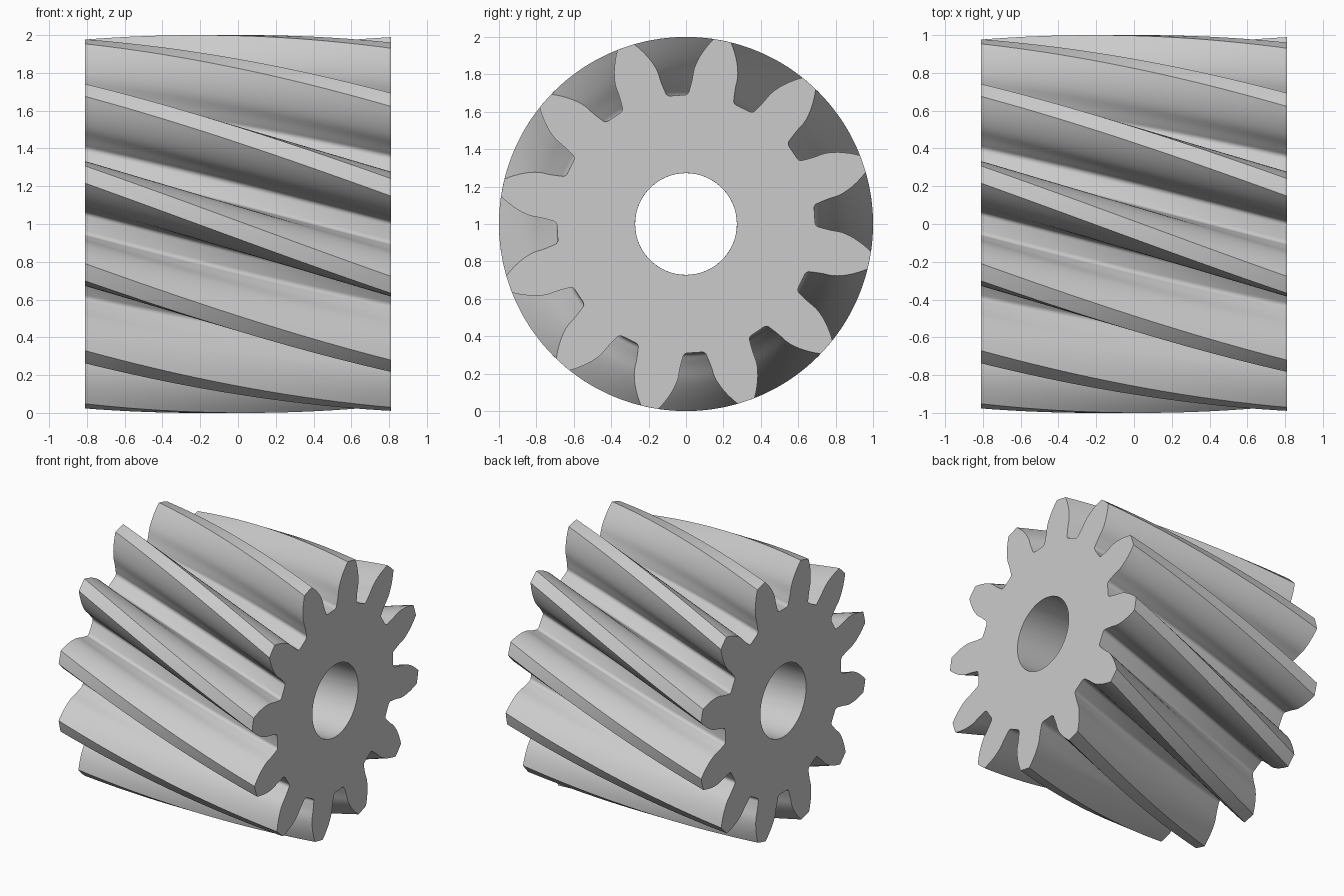
import bpy
import bmesh
from math import acos, cos, sin, tan, radians, pi, sqrt

if "Cube" in bpy.data.objects:
    bpy.data.objects.remove(bpy.data.objects["Cube"])

# Gear dimensions
TEETH = 12
WIDTH = 1.62
TIP, PITCH, ROOT, BORE = 1.0, 0.863, 0.69, 0.272
PRESSURE = radians(20.9)
BASE = PITCH * cos(PRESSURE)
FILLET = 0.025
TWIST = radians(34)
PHASE = radians(61.8)
STATIONS = 28


def involute(angle):
    return tan(angle) - angle


def half_tooth():
    """(radius, half angle) from the tooth tip down to the root."""
    pts = []
    # involute flank
    for i in range(9):
        r = TIP + (BASE - TIP) * i / 8
        a = acos(min(1.0, BASE / r))
        pts.append((r, pi / (2 * TEETH) + involute(PRESSURE) - involute(a)))
    # undercut wall below the base circle
    start, foot = pts[-1][1], radians(9.8)
    top = ROOT + FILLET
    for i in range(1, 4):
        u = i / 4
        pts.append((BASE + (top - BASE) * u, start + (foot - start) * u ** 1.5))
    # rounded root corner
    spread = FILLET / ROOT
    for i in range(6):
        t = pi / 2 * i / 5
        pts.append((top - FILLET * sin(t), foot + spread * (1 - cos(t))))
    return pts


side = half_tooth()
tooth = [(r, -a) for r, a in reversed(side)] + [(TIP, 0)] + side
profile = [(r, a + 2 * pi * k / TEETH) for k in range(TEETH) for r, a in tooth]

# Loft twisted rings outside, then back through the bore
bm = bmesh.new()


def ring(x, bore):
    turn = PHASE + TWIST * x / WIDTH
    verts = []
    for r, a in profile:
        radius = BORE if bore else r
        verts.append(bm.verts.new((x, radius * cos(a + turn), 1 + radius * sin(a + turn))))
    return verts


xs = [WIDTH * (i / STATIONS - 0.5) for i in range(STATIONS + 1)]
rings = [ring(x, False) for x in xs] + [ring(x, True) for x in reversed(xs)]
count = len(profile)
for i, lower in enumerate(rings):
    upper = rings[(i + 1) % len(rings)]
    for j in range(count):
        k = (j + 1) % count
        bm.faces.new((lower[j], lower[k], upper[k], upper[j]))
bmesh.ops.recalc_face_normals(bm, faces=bm.faces[:])

mesh = bpy.data.meshes.new("helical_gear")
bm.to_mesh(mesh)
bm.free()
gear = bpy.data.objects.new("helical_gear", mesh)
bpy.context.collection.objects.link(gear)

# Plain grey metal
grey = bpy.data.materials.new("light_grey")
grey.use_nodes = True
colour = (0.6, 0.6, 0.6, 1)
grey.diffuse_color = colour
grey.node_tree.nodes["Principled BSDF"].inputs["Base Color"].default_value = colour
mesh.materials.append(grey)

# Smooth flanks and bore, crisp tips and end faces
bpy.ops.object.select_all(action="DESELECT")
gear.select_set(True)
bpy.context.view_layer.objects.active = gear
bpy.ops.object.shade_smooth_by_angle(angle=radians(30))
